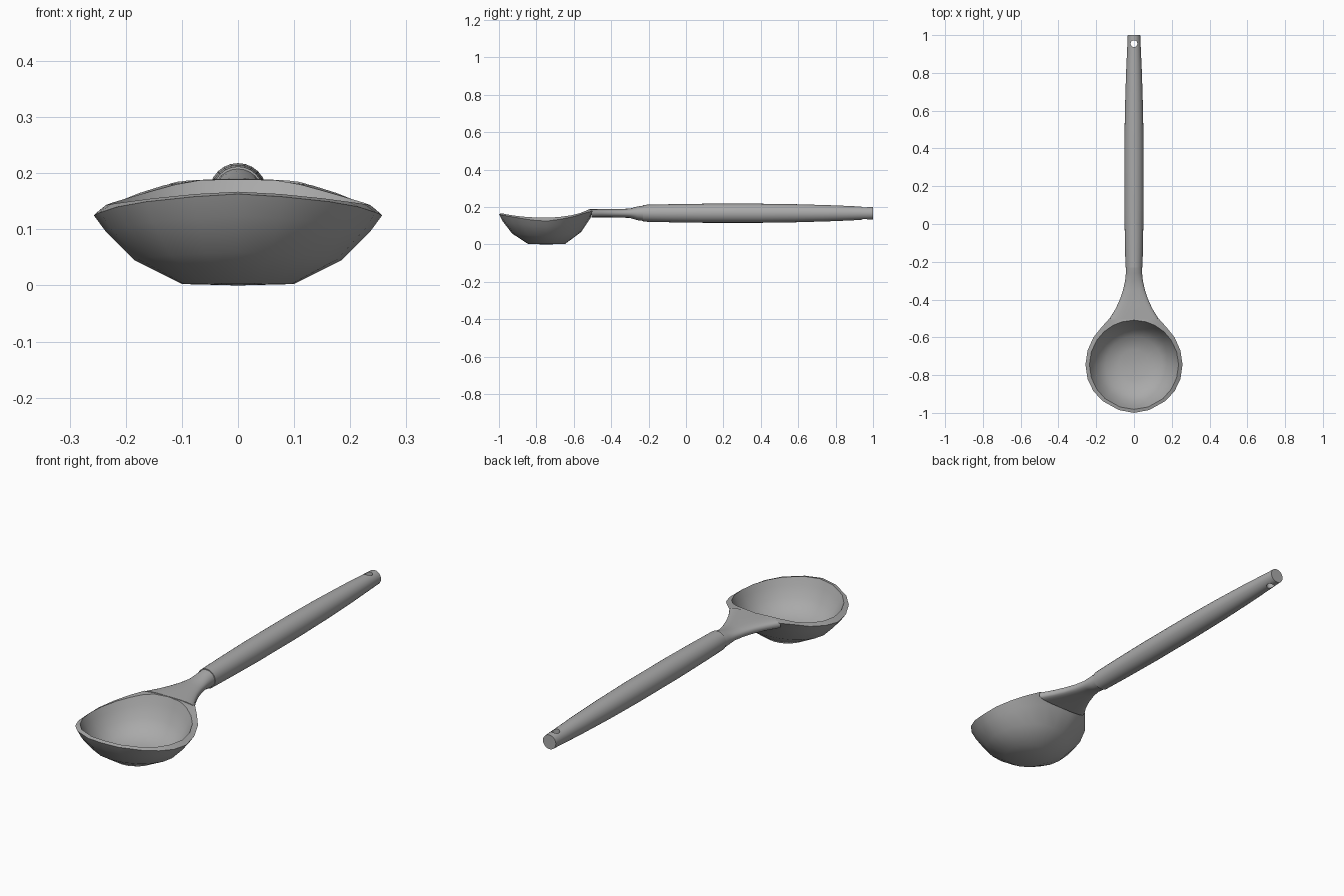
import bpy, bmesh
from math import sin, cos, pi, hypot, radians
from mathutils import Vector

cube = bpy.data.objects.get("Cube")
if cube:
    bpy.data.objects.remove(cube, do_unlink=True)

grey = bpy.data.materials.new("plain grey")
grey.use_nodes = True
COLOUR = (0.4, 0.4, 0.4, 1)
grey.diffuse_color = COLOUR
grey.node_tree.nodes["Principled BSDF"].inputs["Base Color"].default_value = COLOUR


def skin(name, rings, start=None, end=None):
    """Bridge closed rings of points; close each end with a cap or a centre point."""
    bm = bmesh.new()
    loops = [[bm.verts.new(p) for p in ring] for ring in rings]
    n = len(loops[0])
    for a, b in zip(loops, loops[1:]):
        for i in range(n):
            j = (i + 1) % n
            bm.faces.new((a[i], a[j], b[j], b[i]))
    for loop, tip in ((loops[0], start), (loops[-1], end)):
        if tip is None:
            bm.faces.new(loop)
        else:
            centre = bm.verts.new(tip)
            for i in range(n):
                bm.faces.new((loop[i], loop[(i + 1) % n], centre))
    bmesh.ops.recalc_face_normals(bm, faces=bm.faces)
    mesh = bpy.data.meshes.new(name)
    bm.to_mesh(mesh)
    bm.free()
    obj = bpy.data.objects.new(name, mesh)
    bpy.context.collection.objects.link(obj)
    mesh.materials.append(grey)
    return obj


def section(y, half_width, low, high, square=1.0, n=24):
    """Cross-section across the length; square < 1 flattens its top and bottom."""
    def power(v):
        return abs(v) ** square * (1 if v > 0 else -1)
    mid, half = (low + high) / 2, (high - low) / 2
    return [(half_width * power(cos(2 * pi * i / n)), y,
             mid + half * power(sin(2 * pi * i / n))) for i in range(n)]


def smooth(obj, angle):
    bpy.ops.object.select_all(action="DESELECT")
    obj.select_set(True)
    bpy.context.view_layer.objects.active = obj
    bpy.ops.object.shade_smooth_by_angle(angle=radians(angle))


# Bowl: half outline of the rim as x, y, outer height, inner height
CENTRE_Y = -0.745
half = [(0, -0.5, 0.187, 0.189), (0.07, -0.5, 0.186, 0.188),
        (0.13, -0.5, 0.179, 0.18), (0.175, -0.55, 0.165, 0.167),
        (0.215, -0.6, 0.149, 0.156), (0.246, -0.67, 0.135, 0.147),
        (0.257, -0.745, 0.125, 0.143), (0.246, -0.82, 0.13, 0.145),
        (0.215, -0.885, 0.14, 0.149), (0.165, -0.938, 0.149, 0.155),
        (0.08, -0.985, 0.158, 0.163), (0, -1.0, 0.163, 0.167)]
rim = half + [(-x, y, a, b) for x, y, a, b in half[-2:0:-1]]


def bowl_ring(radius, fraction, inner):
    ring = []
    for x, y, z_out, z_in in rim:
        d = hypot(x, y - CENTRE_Y)
        z = (z_in if inner else z_out) * fraction
        ring.append((x / d * radius, CENTRE_Y + (y - CENTRE_Y) / d * radius, z))
    return ring


rings = [bowl_ring(r, f, False) for r, f in ((0.1, 0.02), (0.185, 0.36), (0.235, 0.76))]
rings.append([(x, y, z) for x, y, z, _ in rim])
rings += [bowl_ring(r, f, True) for r, f in
          ((0.236, 1), (0.222, 0.8), (0.195, 0.5), (0.15, 0.23), (0.08, 0.12))]
bowl = skin("bowl", rings, (0, CENTRE_Y, 0), (0, CENTRE_Y, 0.015))
smooth(bowl, 42)

# Neck flaring from the handle to the bowl
neck = skin("neck", [section(*s) for s in (
    (-0.505, 0.132, 0.145, 0.189, 0.6), (-0.45, 0.098, 0.145, 0.19, 0.65),
    (-0.4, 0.075, 0.145, 0.19, 0.7), (-0.35, 0.058, 0.144, 0.19, 0.8),
    (-0.3, 0.047, 0.142, 0.192, 0.9), (-0.26, 0.043, 0.13, 0.203),
    (-0.22, 0.042, 0.125, 0.209))])
smooth(neck, 42)

# Handle, gently swollen along its length
handle = skin("handle", [section(y, r, 0.167 - r, 0.167 + r) for y, r in (
    (-0.23, 0.045), (-0.1, 0.048), (0.1, 0.051), (0.4, 0.051),
    (0.6, 0.048), (0.8, 0.042), (0.93, 0.036), (1.0, 0.033))])

# Hanging hole through the end of the handle
bpy.ops.mesh.primitive_cylinder_add(vertices=16, radius=0.018, depth=0.3,
                                    location=(0, 0.955, 0.167))
cutter = bpy.context.object
cutter.name = "hole_cutter"
cutter.hide_render = True
cutter.data.materials.append(grey)
hole = handle.modifiers.new("hanging hole", "BOOLEAN")
hole.operation = "DIFFERENCE"
hole.solver = "EXACT"
hole.object = cutter
bpy.context.view_layer.objects.active = handle
bpy.ops.object.modifier_apply(modifier=hole.name)
bpy.data.objects.remove(cutter, do_unlink=True)
smooth(handle, 42)
